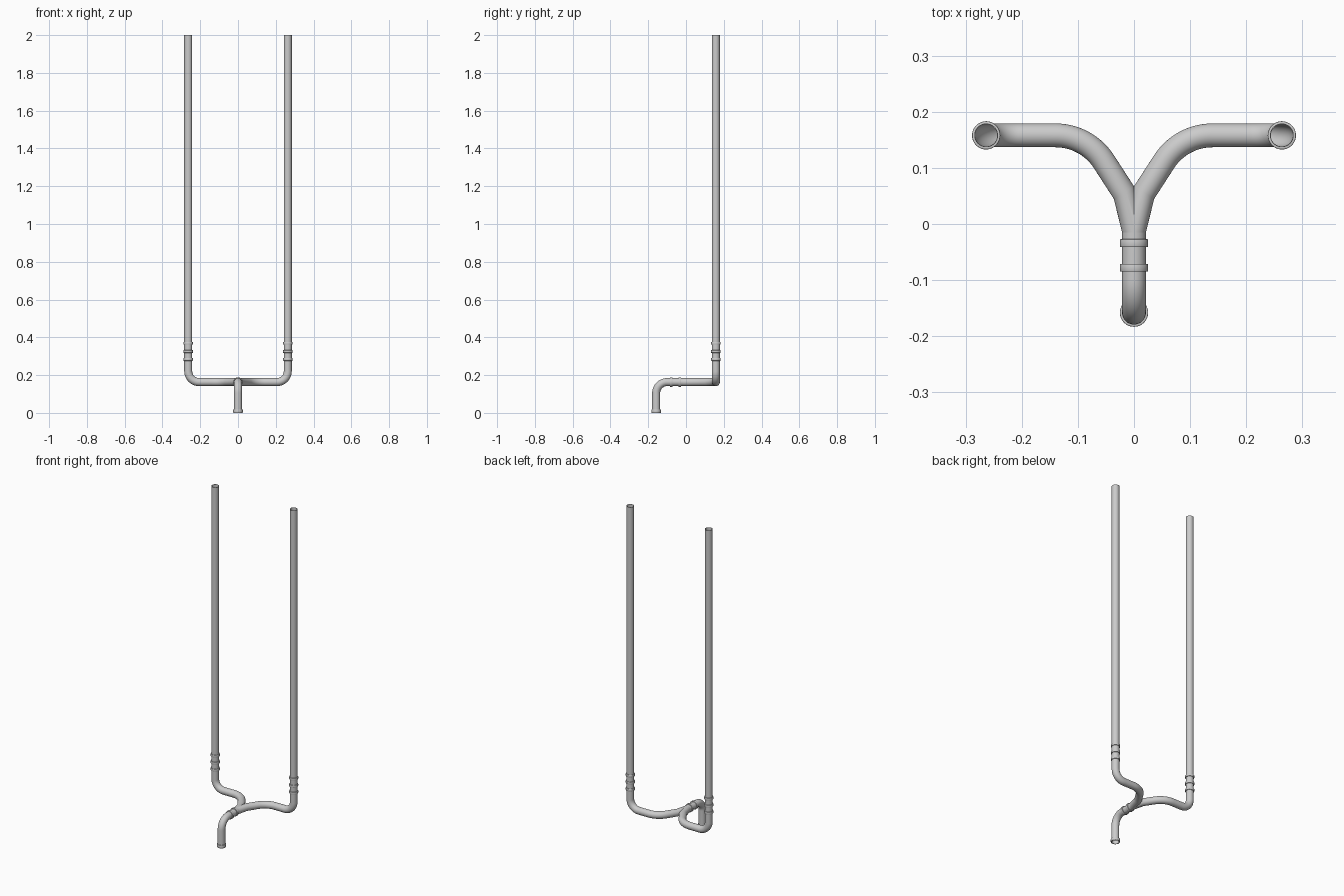
import bpy, bmesh, math
from mathutils import Vector, Matrix

if "Cube" in bpy.data.objects:
    bpy.data.objects.remove(bpy.data.objects["Cube"])

R = 0.0212     # pipe radius
BAND = 0.0252  # raised band radius
SEG = 48
ZH = 0.163     # height of the horizontal run
XV, YV = 0.2635, 0.158   # upright pipe centre
YS = -0.158    # inlet centre
BR = 0.058     # elbow bend radius


def sweep(name, stations, wall=0.0, mirror=False, clip=False):
    """Skin rings through stations of (point, direction, radius)."""
    bm = bmesh.new()
    rings, prev = [], None
    for p, d, r in stations:
        p, d = Vector(p), Vector(d).normalized()
        if prev is None:
            up = Vector((0, 0, 1)) if abs(d.z) < 0.9 else Vector((1, 0, 0))
        else:
            up = prev.rotation_difference(d) @ up
        side = up.cross(d)
        prev = d
        rings.append([bm.verts.new(p + r * (math.cos(a) * side + math.sin(a) * up))
                      for a in (2 * math.pi * k / SEG for k in range(SEG))])
    for a, b in zip(rings, rings[1:]):
        for k in range(SEG):
            n = (k + 1) % SEG
            bm.faces.new((a[k], a[n], b[n], b[k]))
    if clip:   # keep the +x half so both branches meet cleanly in the middle
        bmesh.ops.bisect_plane(bm, geom=bm.verts[:] + bm.edges[:] + bm.faces[:],
                               plane_co=(0, 0, 0), plane_no=(1, 0, 0), clear_inner=True)
    me = bpy.data.meshes.new(name)
    bm.to_mesh(me)
    bm.free()
    ob = bpy.data.objects.new(name, me)
    bpy.context.collection.objects.link(ob)
    if mirror:
        ob.modifiers.new("mirror", 'MIRROR').merge_threshold = 0.0002
    if wall:
        m = ob.modifiers.new("wall", 'SOLIDIFY')
        m.thickness, m.offset = wall, -1
    bpy.ops.object.select_all(action='DESELECT')
    ob.select_set(True)
    bpy.context.view_layer.objects.active = ob
    bpy.ops.object.convert(target='MESH')
    bpy.ops.object.shade_smooth_by_angle(angle=math.radians(35))
    return ob


def arc(centre, start, direction, radius, turn, n=14):
    """Stations on an arc: start = unit vector from centre, direction = first tangent."""
    c, s, d = Vector(centre), Vector(start), Vector(direction)
    out = []
    for i in range(n + 1):
        a = turn * i / n
        out.append((c + radius * (math.cos(a) * s + math.sin(a) * d),
                    math.cos(a) * d - math.sin(a) * s, R))
    return out


def band(name, centre, axis, mirror=False, w=0.014):
    """Raised collar with softened corners."""
    c, ax = Vector(centre), Vector(axis)
    h, e = w / 2, 0.0015
    prof = [(-h, R - 0.0015), (-h, BAND - e), (-h + e * 0.3, BAND - e * 0.3), (-h + e, BAND),
            (h - e, BAND), (h - e * 0.3, BAND - e * 0.3), (h, BAND - e), (h, R - 0.0015)]
    sweep(name, [(c + ax * t, ax, r) for t, r in prof], mirror=mirror)


# Inlet: short riser, elbow, and level stub up to the fork
inlet = [((0, YS, 0), (0, 0, 1), R)]
inlet += arc((0, YS + BR, ZH - BR), (0, -1, 0), (0, 0, 1), BR, math.pi / 2)
inlet += [((0, -0.015, ZH), (0, 1, 0), R)]
sweep("inlet_elbow", inlet, wall=0.0015)

# Fork branch: splays from the stub, curves sideways, then turns upward
ang = math.radians(58)
out_dir = Vector((math.cos(ang), math.sin(ang), 0))
sweep_r = 0.103
branch = [((0, -0.015, ZH), (0, 1, 0), R), ((0.018, 0.056, ZH), out_dir, R)]
branch += arc((0.14, YV - sweep_r, ZH), (-math.sin(ang), math.cos(ang), 0),
              out_dir, sweep_r, ang)
branch += arc((XV - BR, YV, ZH + BR), (0, 0, -1), (1, 0, 0), BR, math.pi / 2)
branch += [((XV, YV, 0.325), (0, 0, 1), R)]
sweep("fork_branches", branch, wall=0.0015, mirror=True, clip=True)

# Tall open uprights
sweep("upright_pipes", [((XV, YV, 0.325), (0, 0, 1), R), ((XV, YV, 2.0), (0, 0, 1), R)],
      wall=0.0015, mirror=True)

# Collars
band("inlet_end_collar", (0, YS, 0.009), (0, 0, 1), w=0.018)
for i, y in enumerate((-0.078, -0.034)):
    band(f"stub_collar_{i + 1}", (0, y, ZH), (0, 1, 0))
for i, z in enumerate((0.283, 0.325, 0.368)):
    band(f"upright_collars_{i + 1}", (XV, YV, z), (0, 0, 1), mirror=True)
